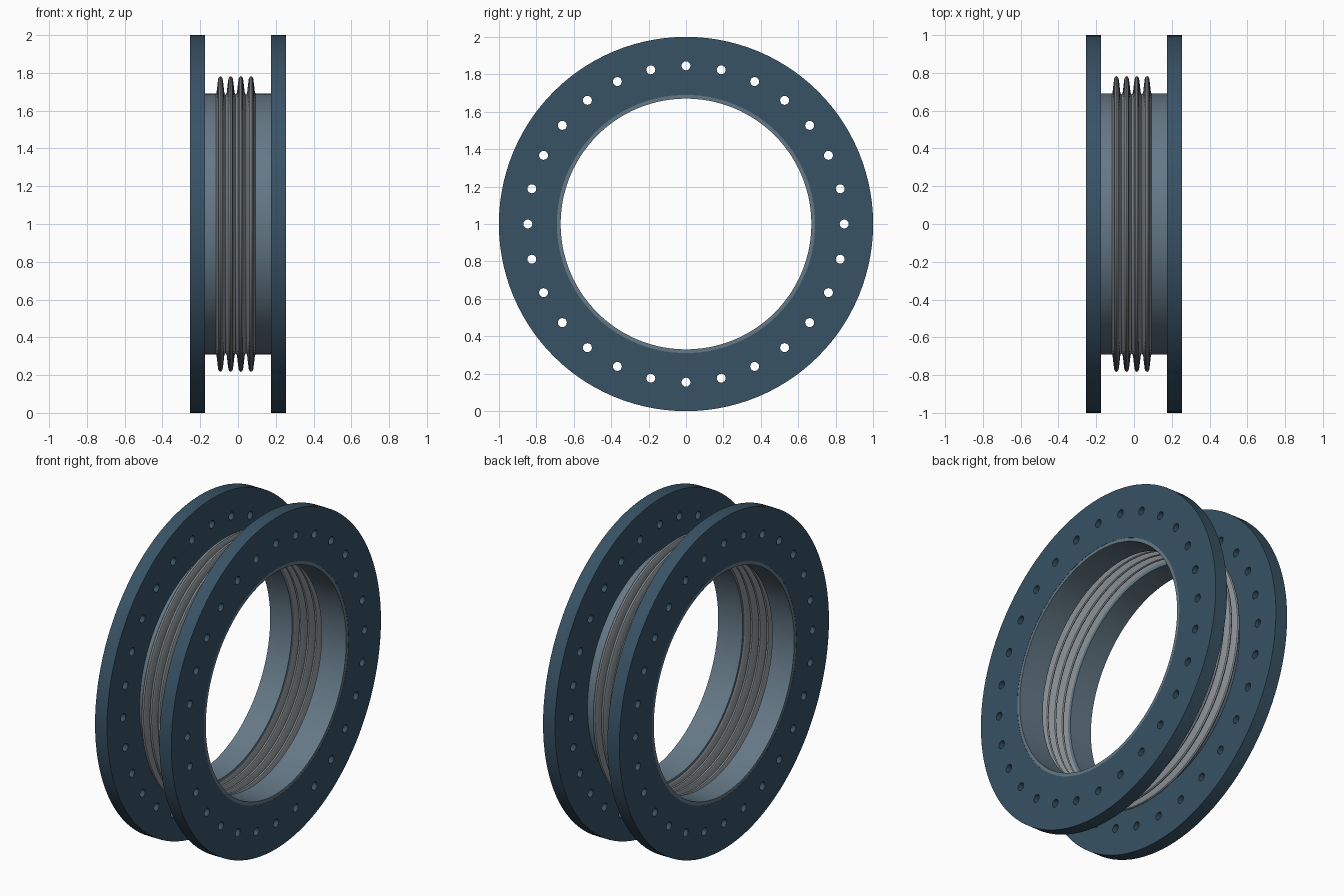
import bpy, bmesh
from math import sin, cos, pi

if "Cube" in bpy.data.objects:
    bpy.data.objects.remove(bpy.data.objects["Cube"])

SEG = 112          # sides around the axis (4 per bolt hole)
HOLES = 28
CZ = 1.0           # height of the axis


def material(name, rgb):
    m = bpy.data.materials.new(name)
    m.diffuse_color = (*rgb, 1)
    m.use_nodes = True
    m.node_tree.nodes["Principled BSDF"].inputs["Base Color"].default_value = m.diffuse_color
    return m


def lathe(name, profile, mat, closed=True):
    """Revolve (x, radius) points round the x axis."""
    bm = bmesh.new()
    rings = []
    for i in range(SEG):
        a = 2 * pi * i / SEG
        rings.append([bm.verts.new((x, r * sin(a), r * cos(a))) for x, r in profile])
    n = len(profile)
    for i in range(SEG):
        p, q = rings[i], rings[(i + 1) % SEG]
        for j in range(n if closed else n - 1):
            k = (j + 1) % n
            bm.faces.new((p[j], p[k], q[k], q[j]))
    bmesh.ops.recalc_face_normals(bm, faces=bm.faces)
    me = bpy.data.meshes.new(name)
    bm.to_mesh(me)
    bm.free()
    ob = bpy.data.objects.new(name, me)
    ob.location.z = CZ
    me.materials.append(mat)
    bpy.context.collection.objects.link(ob)
    return ob


def activate(ob):
    bpy.ops.object.select_all(action='DESELECT')
    ob.select_set(True)
    bpy.context.view_layer.objects.active = ob


def smooth(ob):
    activate(ob)
    bpy.ops.object.shade_smooth_by_angle(angle=0.6)


blue = material("flange_blue", (0.04, 0.085, 0.13))
steel = material("pipe_steel", (0.13, 0.19, 0.24))
grey = material("bellows_grey", (0.26, 0.29, 0.31))

# Flange ring
flange = lathe("flange_right", [(-0.04, 0.69), (-0.04, 1.0), (0.04, 1.0), (0.04, 0.69)], blue)

# Bolt hole cutter
bm = bmesh.new()
N = 16
for h in range(HOLES):
    a = 2 * pi * h / HOLES
    cy, cz = 0.845 * sin(a), 0.845 * cos(a)
    ends = [[bm.verts.new((x, cy + 0.024 * cos(2 * pi * i / N), cz + 0.024 * sin(2 * pi * i / N)))
             for i in range(N)] for x in (-0.1, 0.1)]
    bm.faces.new(ends[0])
    bm.faces.new(ends[1])
    for i in range(N):
        j = (i + 1) % N
        bm.faces.new((ends[0][i], ends[0][j], ends[1][j], ends[1][i]))
bmesh.ops.recalc_face_normals(bm, faces=bm.faces)
me = bpy.data.meshes.new("bolt_hole_cutter")
bm.to_mesh(me)
bm.free()
cutter = bpy.data.objects.new("bolt_hole_cutter", me)
cutter.location.z = CZ
cutter.hide_render = True
bpy.context.collection.objects.link(cutter)

activate(flange)
mod = flange.modifiers.new("bolt_holes", 'BOOLEAN')
mod.operation = 'DIFFERENCE'
mod.solver = 'EXACT'
mod.object = cutter
bpy.ops.object.modifier_apply(modifier=mod.name)
bpy.data.objects.remove(cutter)
smooth(flange)

# Second flange shares the mesh
flange.location.x = 0.215
other = flange.copy()
other.name = "flange_left"
other.location.x = -0.215
bpy.context.collection.objects.link(other)

# Pipe stubs through the flanges
for name, x0, x1 in (("pipe_left", -0.254, -0.108), ("pipe_right", 0.09, 0.254)):
    smooth(lathe(name, [(x0, 0.67), (x0, 0.69), (x1, 0.69), (x1, 0.67)], steel))

# Thin-walled bellows with four convolutions
half = [(-0.0270, 0.683), (-0.0225, 0.686), (-0.0180, 0.697), (-0.0125, 0.745),
        (-0.0095, 0.768), (-0.0055, 0.777), (0.0, 0.780)]
wave = half + [(-x, r) for x, r in half[-2:0:-1]]
profile = []
for i in range(4):
    c = -0.093 + 0.054 * i
    profile += [(c + x, r) for x, r in wave]
profile.append((-0.093 + 0.054 * 3 + 0.027, 0.683))
bellows = lathe("bellows", profile, grey, closed=False)
solid = bellows.modifiers.new("wall", 'SOLIDIFY')
solid.thickness = 0.005
solid.offset = 0
activate(bellows)
bpy.ops.object.modifier_apply(modifier=solid.name)
smooth(bellows)
